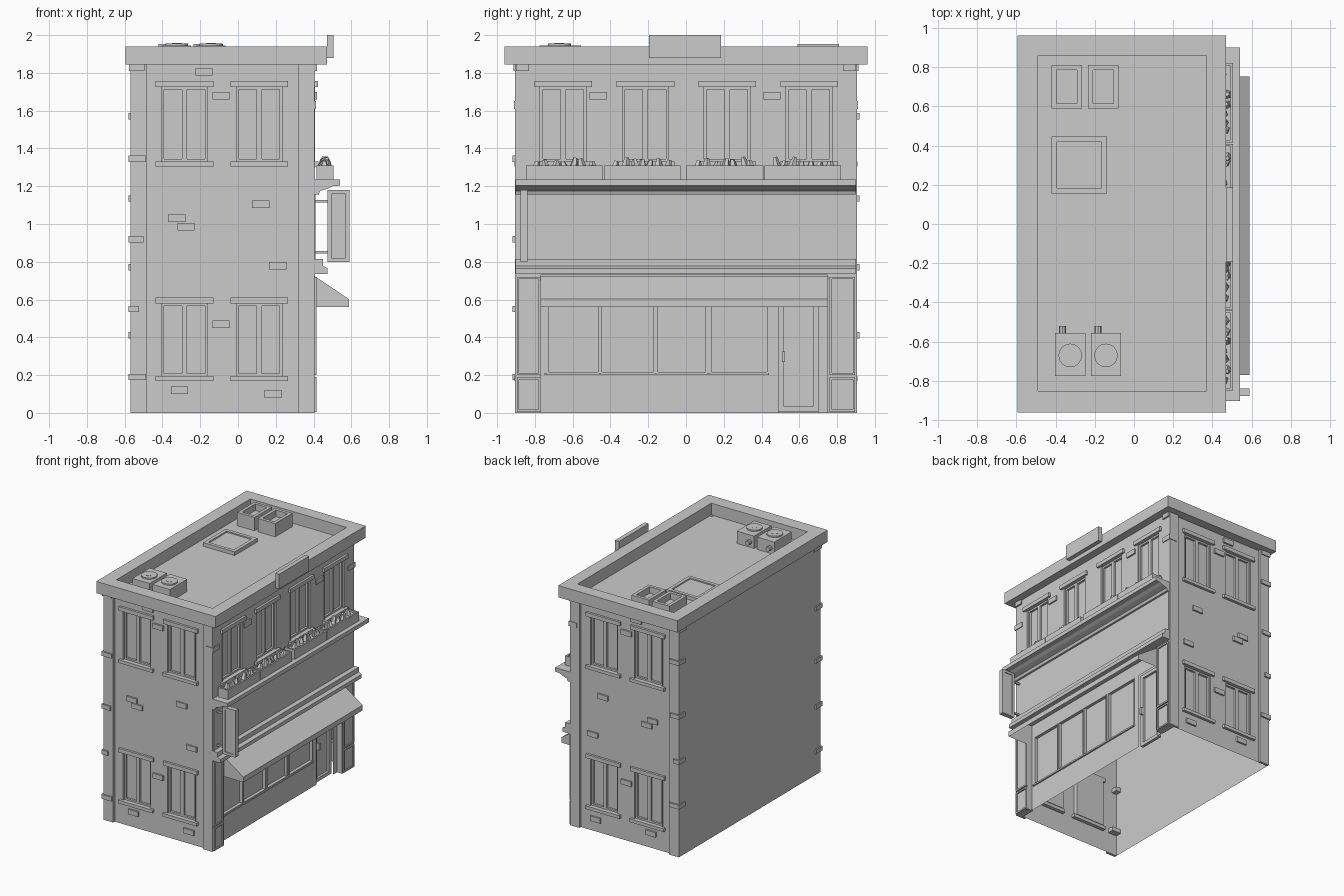
import bpy, bmesh, math, random
from mathutils import Vector, Matrix

if "Cube" in bpy.data.objects:
    bpy.data.objects.remove(bpy.data.objects["Cube"])

random.seed(4)
parts = {}

def part(name):
    if name not in parts:
        parts[name] = bmesh.new()
    return parts[name]

def face(name, pts, out):
    bm = part(name)
    f = bm.faces.new([bm.verts.new(p) for p in pts])
    f.normal_update()
    if f.normal.dot(Vector(out)) < 0:
        f.normal_flip()

def box(name, x0, x1, y0, y1, z0, z1):
    m = Matrix.LocRotScale(((x0+x1)/2, (y0+y1)/2, (z0+z1)/2), None,
                           (abs(x1-x0), abs(y1-y0), abs(z1-z0)))
    bmesh.ops.create_cube(part(name), size=1, matrix=m)

def tray(name, x0, x1, y0, y1, z0, z1, t, floor):
    # open-topped box: four walls and a floor
    box(name, x0, x0+t, y0, y1, z0, z1)
    box(name, x1-t, x1, y0, y1, z0, z1)
    box(name, x0+t, x1-t, y0, y0+t, z0, z1)
    box(name, x0+t, x1-t, y1-t, y1, z0, z1)
    box(name, x0+t, x1-t, y0+t, y1-t, z0, floor)

def extrude_y(name, profile, y0, y1):
    # x-z profile swept along y
    bm = part(name)
    a = [bm.verts.new((x, y0, z)) for x, z in profile]
    b = [bm.verts.new((x, y1, z)) for x, z in profile]
    fs = [bm.faces.new(a), bm.faces.new(b[::-1])]
    for i in range(len(a)):
        j = (i+1) % len(a)
        fs.append(bm.faces.new((a[i], b[i], b[j], a[j])))
    bmesh.ops.recalc_face_normals(bm, faces=fs)

def cyl(name, r, h, m, n=16):
    bmesh.ops.create_cone(part(name), cap_ends=True, segments=n, radius1=r, radius2=r, depth=h, matrix=m)

# facade frames: (u along wall, v up, d outward) -> world
WY = 0.885
front = lambda u, v, d: (u, -WY-d, v)
back = lambda u, v, d: (u, WY+d, v)
right = lambda u, v, d: (0.405+d, u, v)
shop = lambda u, v, d: (0.36+d, u, v)

def fbox(name, fr, u0, u1, v0, v1, d0, d1):
    a, b = fr(u0, v0, d0), fr(u1, v1, d1)
    box(name, a[0], b[0], a[1], b[1], a[2], b[2])

def wall(name, fr, u0, u1, v0, v1, holes):
    # sheet wall with rectangular openings
    us = sorted({u0, u1, *[h[0] for h in holes], *[h[1] for h in holes]})
    vs = sorted({v0, v1, *[h[2] for h in holes], *[h[3] for h in holes]})
    out = Vector(fr(0, 0, 1)) - Vector(fr(0, 0, 0))
    for a, b in zip(us, us[1:]):
        for c, d in zip(vs, vs[1:]):
            mu, mv = (a+b)/2, (c+d)/2
            if not any(h[0] < mu < h[1] and h[2] < mv < h[3] for h in holes):
                face(name, [fr(a, c, 0), fr(b, c, 0), fr(b, d, 0), fr(a, d, 0)], out)

def pane(fr, u0, u1, v0, v1, t, d0, d1):
    # framed glass in an opening
    fbox("window_frames", fr, u0, u0+t, v0, v1, d0, d1)
    fbox("window_frames", fr, u1-t, u1, v0, v1, d0, d1)
    fbox("window_frames", fr, u0+t, u1-t, v0, v0+t, d0, d1)
    fbox("window_frames", fr, u0+t, u1-t, v1-t, v1, d0, d1)
    fbox("window_glass", fr, u0+t, u1-t, v0+t, v1-t, d0, d0+0.006)

def sash_window(fr, u, v0, v1):
    w = 0.122
    pane(fr, u-w, u, v0, v1, 0.014, -0.035, -0.012)
    pane(fr, u, u+w, v0, v1, 0.014, -0.035, -0.012)
    fbox("lintels", fr, u-0.153, u+0.153, v1, v1+0.032, -0.03, 0.018)
    fbox("sills", fr, u-0.153, u+0.153, v0-0.026, v0, -0.03, 0.022)
    for s in (-1, 1):
        fbox("window_reveals", fr, u+s*w, u+s*(w+0.008), v0, v1, -0.035, 0.002)

# front and back walls with windows, pilasters and loose bricks
BRICKS = [(-0.18, 1.805), (-0.09, 1.68), (-0.325, 1.03), (-0.275, 0.985), (0.12, 1.105),
          (0.21, 0.78), (-0.09, 0.47), (-0.31, 0.12), (0.185, 0.10)]
for fr in (front, back):
    wins = [(u, v0, v1) for u in (-0.283, 0.113) for v0, v1 in ((1.33, 1.725), (0.195, 0.58))]
    wall("walls", fr, -0.57, 0.405, 0, 1.85, [(u-0.122, u+0.122, a, b) for u, a, b in wins])
    for u, a, b in wins:
        sash_window(fr, u, a, b)
    for u, v in BRICKS:
        fbox("bricks", fr, u-0.046, u+0.046, v-0.02, v+0.02, 0, 0.014)
    for a, b in ((-0.57, -0.482), (0.32, 0.405)):
        fbox("pilasters", fr, a, b, 0, 1.845, 0, 0.02)
    # capitals and corner stones
    fbox("capitals", fr, -0.578, -0.495, 1.81, 1.848, -0.07, 0.028)
    fbox("capitals", fr, 0.35, 0.418, 1.81, 1.848, -0.055, 0.015)
    fbox("corner_stones", fr, 0.343, 0.412, 1.61, 1.65, -0.06, 0.025)
    if fr is front:
        stones = [(1.345, 0.09), (0.92, 0.08), (0.55, 0.055), (0.19, 0.09)]
    else:
        stones = [(1.57, 0.09), (1.135, 0.08), (0.77, 0.055), (0.41, 0.09)]
    for v, w in stones:
        fbox("corner_stones", fr, -0.58, -0.58+w, v-0.017, v+0.017, -0.05, 0.033)

# blank party wall and roof
Y = 0.905
face("walls", [(-0.57, -Y, 0), (-0.57, Y, 0), (-0.57, Y, 1.85), (-0.57, -Y, 1.85)], (-1, 0, 0))
face("roof", [(-0.57, -Y, 1.845), (0.405, -Y, 1.845), (0.405, Y, 1.845), (-0.57, Y, 1.845)], (0, 0, 1))

# street wall above the shop, with windows and planters
RW = (-0.65, -0.215, 0.218, 0.652)
wall("walls", right, -WY, WY, 0.73, 1.85, [(u-0.122, u+0.122, 1.33, 1.725) for u in RW])
for u in RW:
    sash_window(right, u, 1.33, 1.725)
for u in (-0.465, 0.455):
    fbox("bricks", right, u-0.046, u+0.046, 1.66, 1.70, 0, 0.012)
for u in (-0.645, -0.232, 0.206, 0.618):
    tray("planters", 0.415, 0.505, u-0.203, u+0.203, 1.235, 1.31, 0.012, 1.295)
    for i in range(7):
        y = u - 0.14 + i*0.047 + random.uniform(-0.01, 0.01)
        h = random.uniform(0.035, 0.062)
        m = Matrix.Translation((random.uniform(0.445, 0.475), y, 1.295+h/2)) \
            @ Matrix.Rotation(random.uniform(-0.3, 0.3), 4, 'X') @ Matrix.Rotation(i, 4, 'Z')
        bmesh.ops.create_cone(part("plants"), cap_ends=True, segments=5, radius1=0.025,
                              radius2=0.012, depth=h, matrix=m)

# ledges and blank sign band
extrude_y("upper_ledge", [(0.40, 1.155), (0.427, 1.155), (0.435, 1.175), (0.475, 1.187), (0.50, 1.20),
                          (0.54, 1.203), (0.54, 1.235), (0.40, 1.235)], -0.903, 0.9)
extrude_y("lower_ledge", [(0.355, 0.735), (0.475, 0.735), (0.475, 0.765), (0.45, 0.778),
                          (0.45, 0.815), (0.355, 0.815)], -0.903, 0.9)
box("sign_band", 0.40, 0.411, -0.895, 0.895, 0.815, 1.155)

# shopfront
cols = [(-0.735, -0.46), (-0.45, -0.165), (-0.155, 0.11), (0.13, 0.435)]
wall("shopfront", shop, -0.77, 0.75, 0, 0.735, [(a, b, 0.21, 0.62) for a, b in cols] + [(0.49, 0.70, 0, 0.62)])
for a, b in cols:
    pane(shop, a, b, 0.21, 0.62, 0.006, -0.025, 0.006)
fbox("shop_sill", shop, -0.75, 0.44, 0.2, 0.212, 0, 0.012)
pane(shop, 0.49, 0.70, 0.005, 0.62, 0.028, -0.04, -0.015)
fbox("door_handle", shop, 0.507, 0.523, 0.27, 0.325, -0.015, 0.01)
for a, b in ((-0.885, -0.77), (0.75, 0.885)):
    box("shop_piers", 0.35, 0.405, a, b, 0, 0.735)
    for c, d in ((0.005, 0.19), (0.2, 0.72)):
        e, f = (a-0.01, b) if a < 0 else (a+0.01, b+0.01)
        for q in ((e, f, c, c+0.012), (e, f, d-0.012, d), (e, e+0.012, c, d), (f-0.012, f, c, d)):
            fbox("pier_panels", right, *q, 0, 0.01)

# awning: slope, valance and cheeks, open underneath
a0, a1 = -0.77, 0.753
prof = [(0.405, 0.725), (0.588, 0.602), (0.588, 0.56)]
for (xa, za), (xb, zb) in zip(prof, prof[1:]):
    face("awning", [(xa, a0, za), (xb, a0, zb), (xb, a1, zb), (xa, a1, za)], (1, 0, 0.1))
for y, s in ((a0, -1), (a1, 1)):
    face("awning", [(x, y, z) for x, z in prof + [(0.405, 0.56)]], (0, s, 0))

# hanging blade sign, raised rim on both faces
box("blade_sign", 0.48, 0.585, -0.868, -0.845, 0.81, 1.17)
for q in ((0.475, 0.495, 0.80, 1.18), (0.57, 0.59, 0.80, 1.18), (0.495, 0.57, 0.80, 0.82), (0.495, 0.57, 1.16, 1.18)):
    box("blade_sign_rim", q[0], q[1], -0.876, -0.838, q[2], q[3])
for z in (0.85, 1.12):
    box("sign_brackets", 0.405, 0.48, -0.863, -0.85, z-0.007, z+0.007)

# parapet cornice and blank roof sign
OX0, OX1, IX0, IX1 = -0.595, 0.47, -0.49, 0.37
for x0, x1, y0, y1 in ((OX0, IX0, -0.96, 0.96), (IX1, OX1, -0.96, 0.96),
                       (IX0, IX1, -0.96, -0.852), (IX0, IX1, 0.858, 0.96)):
    box("cornice", x0, x1, y0, y1, 1.845, 1.94)
bmesh.ops.remove_doubles(part("cornice"), verts=part("cornice").verts, dist=1e-5)
box("roof_sign", 0.47, 0.505, -0.195, 0.185, 1.88, 2.0)

# rooftop vents, hatch and cooling units
for x in (-0.42, -0.235):
    tray("roof_vents", x, x+0.155, 0.59, 0.81, 1.845, 1.953, 0.025, 1.90)
tray("roof_hatch", -0.42, -0.138, 0.155, 0.445, 1.845, 1.875, 0.028, 1.865)
for x in (-0.402, -0.22):
    box("cooling_units", x, x+0.154, -0.775, -0.555, 1.845, 1.945)
    cyl("cooling_fans", 0.06, 0.012, Matrix.Translation((x+0.077, -0.67, 1.95)))
    cyl("cooling_fans", 0.025, 0.014, Matrix.Translation((x+0.077, -0.67, 1.951)))
    cyl("cooling_pipes", 0.018, 0.04, Matrix.Translation((x+0.037, -0.54, 1.89)) @ Matrix.Rotation(math.pi/2, 4, 'X'), 8)

for name, bm in parts.items():
    me = bpy.data.meshes.new(name)
    bm.to_mesh(me)
    bm.free()
    bpy.context.collection.objects.link(bpy.data.objects.new(name, me))
